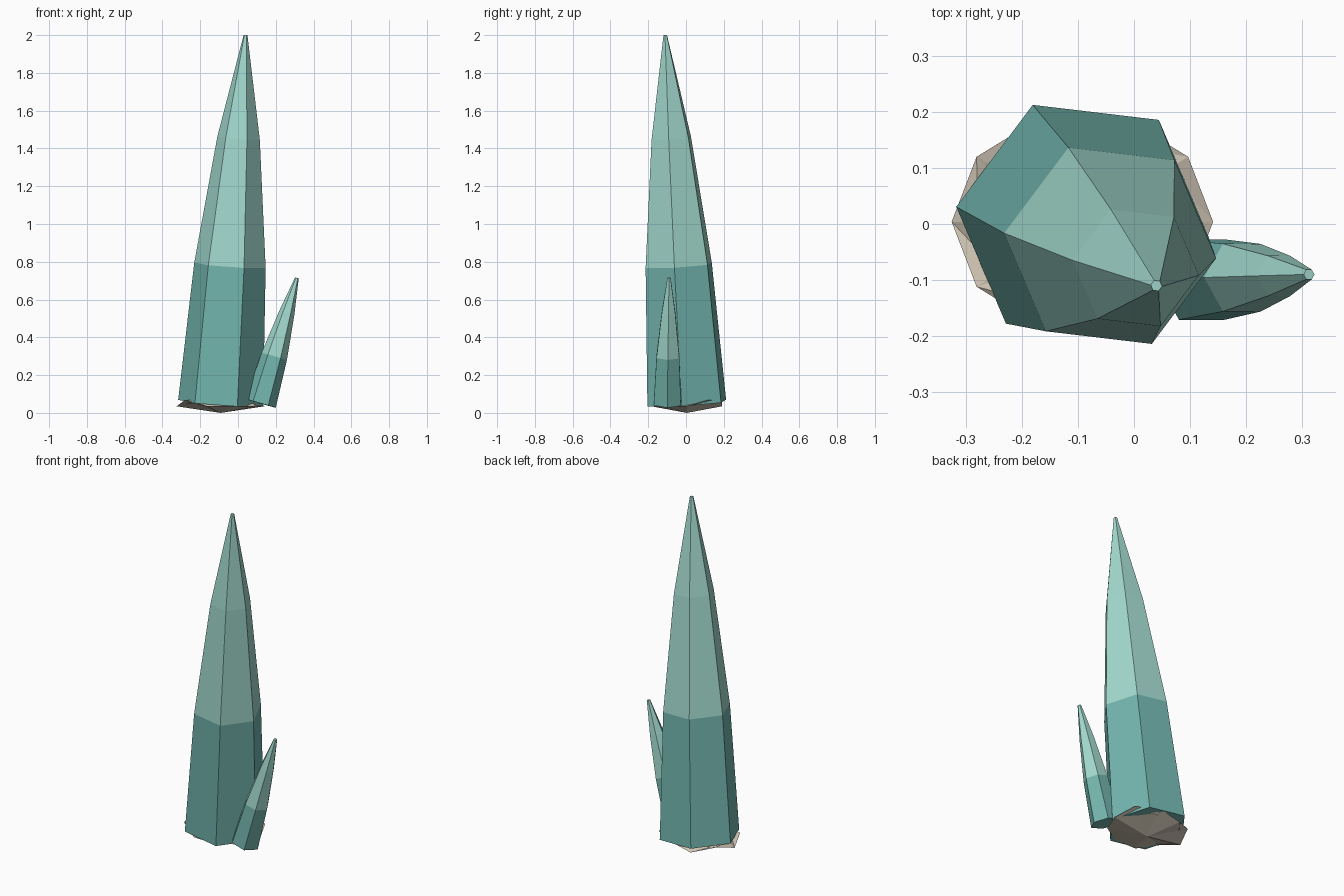
import bpy, bmesh, math
from mathutils import Vector

if "Cube" in bpy.data.objects:
    bpy.data.objects.remove(bpy.data.objects["Cube"])


def material(name, rgb):
    m = bpy.data.materials.new(name)
    m.diffuse_color = (*rgb, 1)
    m.use_nodes = True
    m.node_tree.nodes["Principled BSDF"].inputs["Base Color"].default_value = m.diffuse_color
    return m


TEAL = material("teal", (0.17, 0.46, 0.42))
MINT = material("pale mint", (0.36, 0.69, 0.61))
STONE = material("beige stone", (0.62, 0.55, 0.45))


def finish(name, bm, mats):
    bmesh.ops.recalc_face_normals(bm, faces=bm.faces)
    mesh = bpy.data.meshes.new(name)
    bm.to_mesh(mesh)
    bm.free()
    for m in mats:
        mesh.materials.append(m)
    obj = bpy.data.objects.new(name, mesh)
    bpy.context.collection.objects.link(obj)
    return obj


def crystal(name, base, tip, radius, turn):
    """Six-sided shard: rings square to a leaning axis, pale above the second ring."""
    base, tip = Vector(base), Vector(tip)
    axis = (tip - base).normalized()
    u = (Vector((1, 0, 0)) - axis * axis.x).normalized()
    v = axis.cross(u)
    bm = bmesh.new()
    rings = []
    for t, size in ((0, 1), (0.375, 0.84), (0.72, 0.5), (1, 0.045)):
        r = max(radius * size, 0.01)
        ring = []
        for k in range(6):
            a = math.radians(turn + 60 * k)
            ring.append(bm.verts.new(base.lerp(tip, t) + (u * math.cos(a) + v * math.sin(a)) * r))
        rings.append(ring)
    for i in range(3):
        for k in range(6):
            n = (k + 1) % 6
            f = bm.faces.new((rings[i][k], rings[i][n], rings[i + 1][n], rings[i + 1][k]))
            f.material_index = 1 if i else 0
    bm.faces.new(rings[0][::-1])
    bm.faces.new(rings[-1]).material_index = 1
    return finish(name, bm, (TEAL, MINT))


crystal("large_crystal", (-0.092, 0.004, 0.052), (0.04, -0.11, 2.0), 0.227, -7)
crystal("small_crystal", (0.12, -0.099, 0.05), (0.312, -0.09, 0.715), 0.083, 0)

# Shallow rock under the crystals: ten-sided uneven rim, pointed underside
bm = bmesh.new()
centre = Vector((-0.092, 0.004, 0))
bottom = bm.verts.new(centre + Vector((0, 0, 0)))
top = bm.verts.new(centre + Vector((0, 0, 0.06)))
rim, inner = [], []
for k in range(10):
    a = math.radians(36 * k)
    d = Vector((0.233 * math.cos(a), 0.197 * math.sin(a), 0))
    low = 0.035
    if k in (1, 2, 4, 6):
        low = 0.068
    rim.append(bm.verts.new(centre + d + Vector((0, 0, low))))
    inner.append(bm.verts.new(centre + d * 0.8 + Vector((0, 0, 0.065 if k % 2 else 0.05))))
for k in range(10):
    n = (k + 1) % 10
    bm.faces.new((bottom, rim[n], rim[k]))
    bm.faces.new((rim[k], rim[n], inner[n]))
    bm.faces.new((rim[k], inner[n], inner[k]))
    bm.faces.new((inner[k], inner[n], top))
finish("base_rock", bm, (STONE,))
